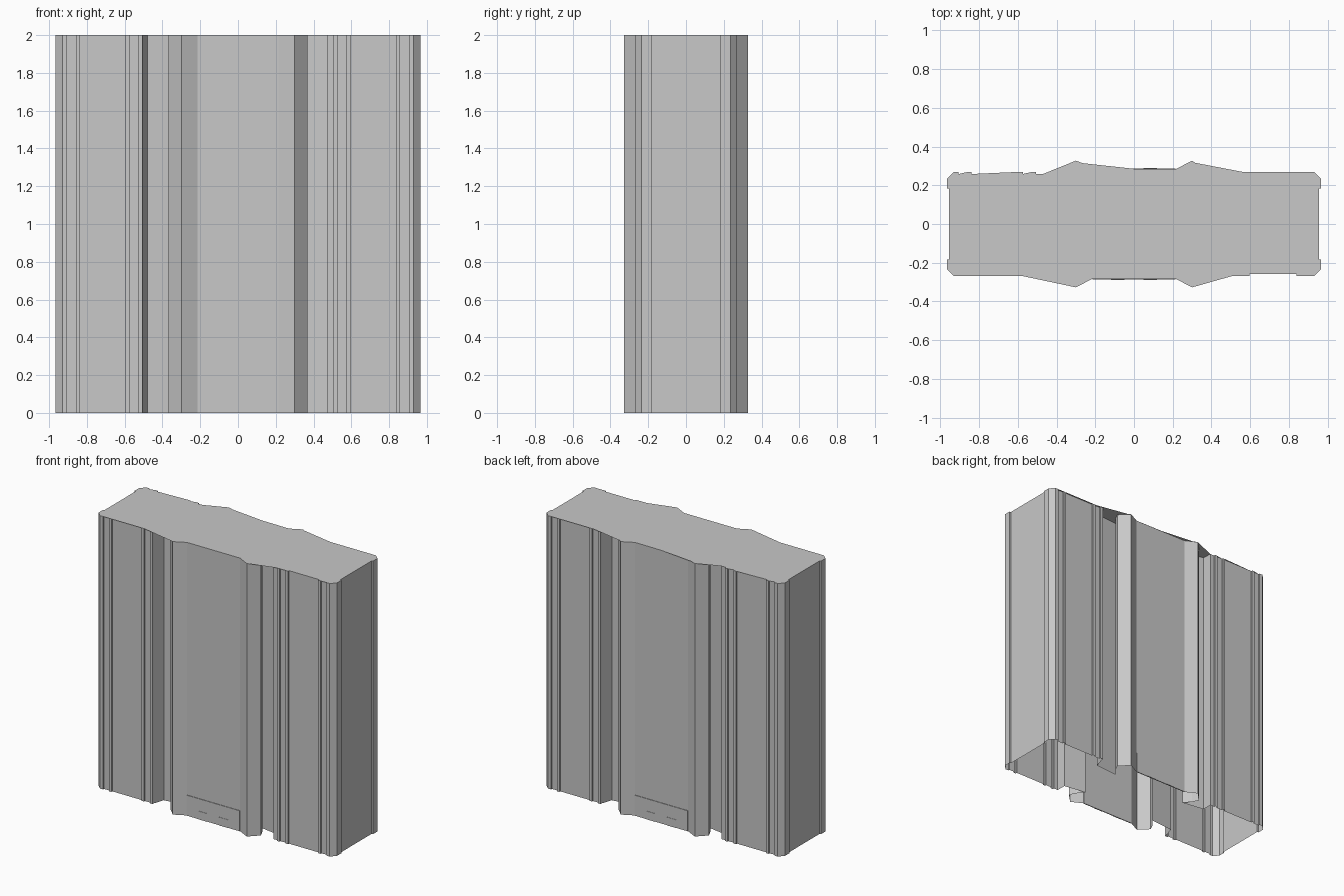
import bpy
import bmesh

old = bpy.data.objects.get("Cube")
if old:
    bpy.data.objects.remove(old, do_unlink=True)

HEIGHT = 2.0
BASE, RIDGE = 0.258, 0.269      # depth of the flat faces and of the raised ribs

grey = bpy.data.materials.new("light_grey")
grey.use_nodes = True
colour = (0.58, 0.58, 0.58, 1)
grey.diffuse_color = colour
grey.node_tree.nodes["Principled BSDF"].inputs["Base Color"].default_value = colour


def finish(name, bm):
    mesh = bpy.data.meshes.new(name)
    bm.to_mesh(mesh)
    bm.free()
    mesh.materials.append(grey)
    obj = bpy.data.objects.new(name, mesh)
    bpy.context.scene.collection.objects.link(obj)
    return obj


def rib(outer, inner):
    return [(outer, BASE), (outer, RIDGE), (inner, RIDGE), (inner, BASE)]


# Quarter profile pieces, running from the end wall towards the middle
corner = [(0.955, 0.183), (0.965, 0.183), (0.965, 0.235), (0.93, RIDGE),
          (0.905, RIDGE), (0.905, BASE)]
block = corner + rib(0.857, 0.838) + rib(0.595, 0.574) + rib(0.526, 0.505)
tab_edge = [(0.47, BASE), (0.47, 0.186)]
slant_edge = [(0.479, 0.175)]
hook = [(0.30, 0.16), (0.345, 0.212), (0.367, 0.26)]
pillar = [(0.30, 0.327), (0.215, 0.283)]


def ring(quarters):
    """Mirror four quarter profiles into one counter-clockwise outline."""
    points = []
    for (sx, sy), quarter in zip([(1, 1), (-1, 1), (-1, -1), (1, -1)], quarters):
        part = [(sx * x, sy * y) for x, y in quarter]
        points += part if sx * sy > 0 else part[::-1]
    return points


# Outer walls: open underneath, with four hooked channels
slanted = block + slant_edge + hook + pillar
tabbed = block + tab_edge + hook + pillar
outline = ring([slanted, tabbed, slanted, tabbed])
bm = bmesh.new()
low = [bm.verts.new((x, y, 0)) for x, y in outline]
high = [bm.verts.new((x, y, HEIGHT)) for x, y in outline]
for i in range(len(outline)):
    j = (i + 1) % len(outline)
    bm.faces.new((low[i], low[j], high[j], high[i]))
finish("outer_walls", bm)

# Top cover: spans parts of the channels
back_left = block + [(0.47, BASE), (0.367, BASE), (0.367, 0.265), (0.30, 0.327),
                     (0.265, 0.314), (0, 0.285)]
back_right = corner + rib(0.857, 0.838) + [(0.595, BASE), (0.595, RIDGE), (0.56, RIDGE),
                                           (0.315, 0.316)] + pillar
front_left = block + hook[1:] + pillar
front_right = block + tab_edge + pillar
bm = bmesh.new()
bm.faces.new([bm.verts.new((x, y, HEIGHT))
              for x, y in ring([back_right, back_left, front_left, front_right])])
bmesh.ops.triangulate(bm, faces=bm.faces[:])
finish("top_cover", bm)


def plate(name, x, y, z, width, depth, height):
    bm = bmesh.new()
    bmesh.ops.create_cube(bm, size=1)
    bmesh.ops.scale(bm, vec=(width, depth, height), verts=bm.verts)
    bmesh.ops.translate(bm, vec=(x, y, z), verts=bm.verts)
    finish(name, bm)


# Lower band with two small latches on both broad faces
for side, sy in (("front", -1), ("back", 1)):
    plate(side + "_lower_band", 0, sy * 0.284, 0.075, 0.43, 0.006, 0.15)
    for hand, sx in (("left", 1), ("right", -1)):
        plate(side + "_latch_" + hand, sx * 0.085, sy * 0.287, 0.03, 0.07, 0.005, 0.06)
